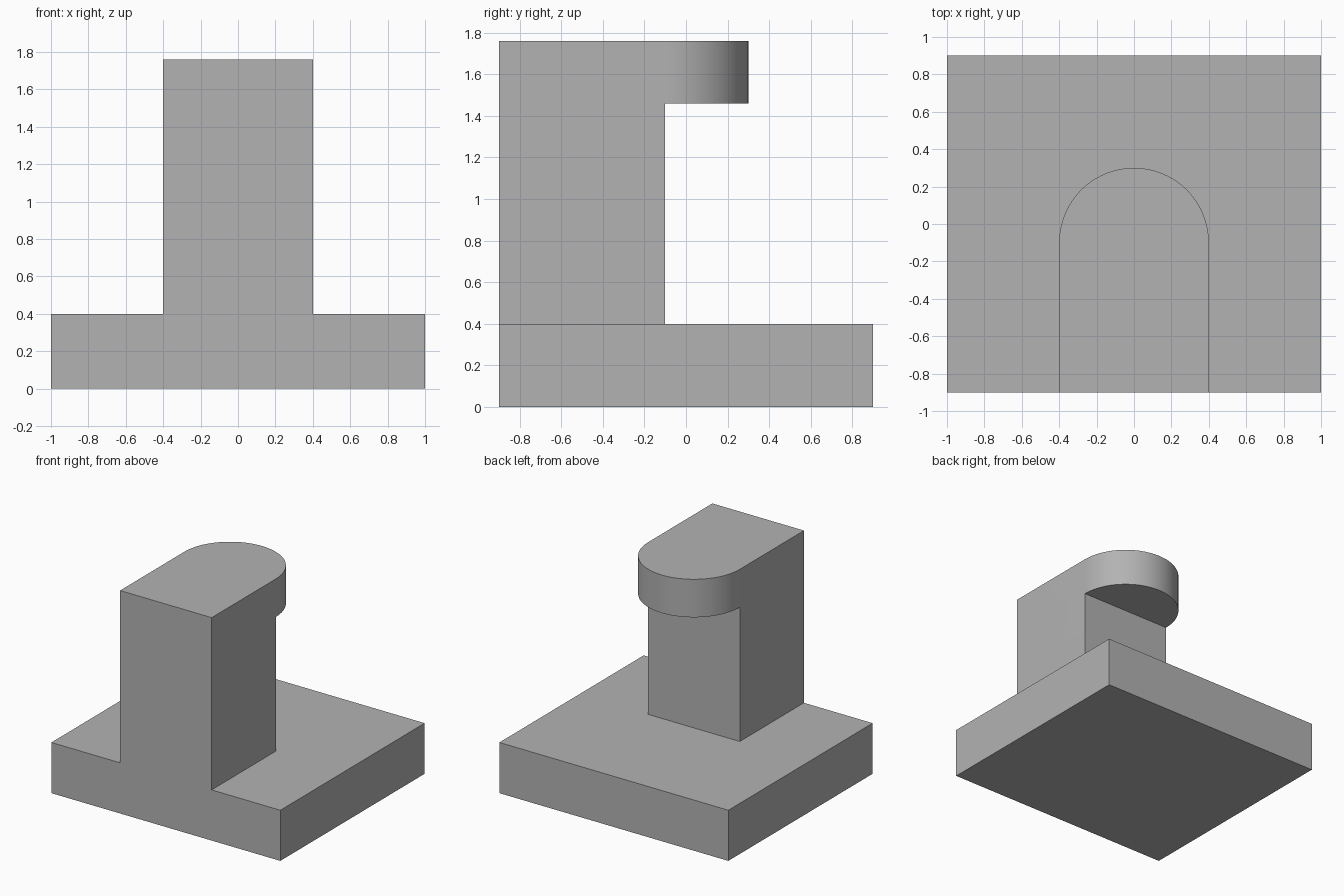
import bpy
import bmesh
import math

cube = bpy.data.objects.get("Cube")
if cube:
    bpy.data.objects.remove(cube, do_unlink=True)

grey = bpy.data.materials.new("plain grey")
grey.use_nodes = True
colour = (0.45, 0.45, 0.45, 1)
grey.diffuse_color = colour
grey.node_tree.nodes["Principled BSDF"].inputs["Base Color"].default_value = colour


def slab(name, outline, bottom, top):
    """Extrude a flat outline upwards into a solid."""
    bm = bmesh.new()
    face = bm.faces.new([bm.verts.new((x, y, bottom)) for x, y in outline])
    extruded = bmesh.ops.extrude_face_region(bm, geom=[face])["geom"]
    verts = [v for v in extruded if isinstance(v, bmesh.types.BMVert)]
    bmesh.ops.translate(bm, verts=verts, vec=(0, 0, top - bottom))
    bmesh.ops.recalc_face_normals(bm, faces=bm.faces)
    mesh = bpy.data.meshes.new(name)
    bm.to_mesh(mesh)
    bm.free()
    mesh.materials.append(grey)
    obj = bpy.data.objects.new(name, mesh)
    bpy.context.collection.objects.link(obj)
    return obj


def rectangle(half_width, front, back):
    return [(-half_width, front), (half_width, front),
            (half_width, back), (-half_width, back)]


FRONT, BACK, POST_BACK, RADIUS = -0.9, 0.9, -0.1, 0.4
TOP, LEDGE, BASE_TOP = 1.76, 1.46, 0.4
SEGMENTS = 48

# Base plate, upright post and round-ended head
base = slab("post_on_base", rectangle(1, FRONT, BACK), 0, BASE_TOP)
post = slab("post", rectangle(RADIUS, FRONT, POST_BACK), 0, TOP)
arc = [(RADIUS * math.cos(math.pi * i / SEGMENTS),
        POST_BACK + RADIUS * math.sin(math.pi * i / SEGMENTS))
       for i in range(SEGMENTS + 1)]
head = slab("head", [(-RADIUS, FRONT), (RADIUS, FRONT)] + arc, LEDGE, TOP)

# Fuse everything into one solid
bpy.context.view_layer.objects.active = base
for part in (post, head):
    union = base.modifiers.new("fuse " + part.name, "BOOLEAN")
    union.operation = "UNION"
    union.solver = "EXACT"
    union.object = part
    bpy.ops.object.modifier_apply(modifier=union.name)
    bpy.data.objects.remove(part, do_unlink=True)

# Smooth the rounded end, keep the corners crisp
bpy.ops.object.select_all(action="DESELECT")
base.select_set(True)
bpy.ops.object.shade_smooth_by_angle(angle=math.radians(30))
